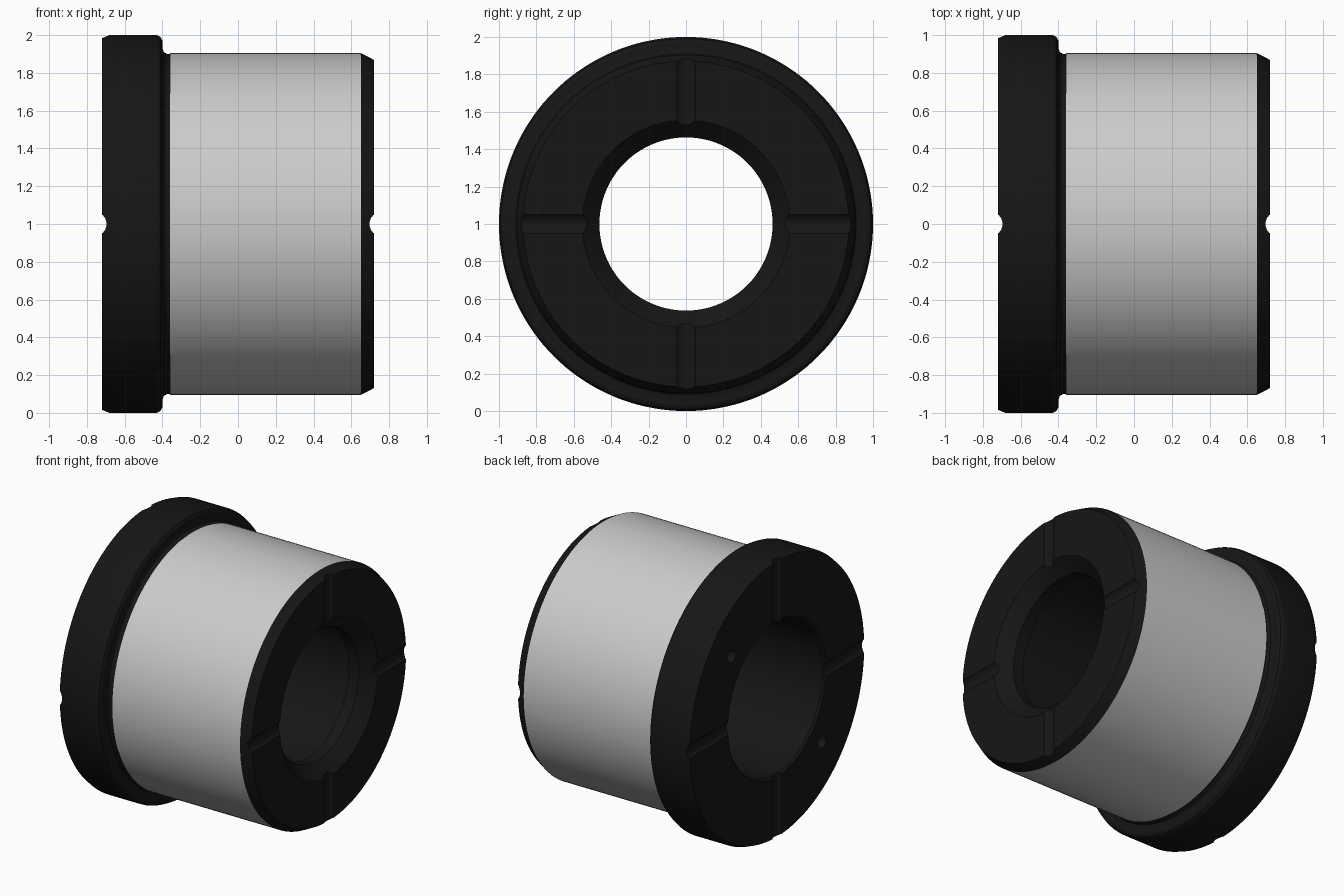
import bpy, bmesh
from math import sin, cos, pi, hypot

if "Cube" in bpy.data.objects:
    bpy.data.objects.remove(bpy.data.objects["Cube"])

SIDES = 144
black = bpy.data.materials.new("black_finish")
black.diffuse_color = (0.008, 0.008, 0.008, 1)
black.use_nodes = True
black.node_tree.nodes["Principled BSDF"].inputs["Base Color"].default_value = black.diffuse_color


def lathe(name, profile, closed):
    """Revolve (x, radius) points round the bushing axis at z = 1."""
    bm = bmesh.new()
    rings = [[bm.verts.new((x, r * cos(2 * pi * j / SIDES), 1 + r * sin(2 * pi * j / SIDES)))
              for j in range(SIDES)] for x, r in profile]
    n = len(rings)
    for i in range(n if closed else n - 1):
        a, b = rings[i], rings[(i + 1) % n]
        for j in range(SIDES):
            k = (j + 1) % SIDES
            bm.faces.new((a[j], a[k], b[k], b[j]))
    mesh = bpy.data.meshes.new(name)
    bm.to_mesh(mesh)
    bm.free()
    obj = bpy.data.objects.new(name, mesh)
    bpy.context.collection.objects.link(obj)
    return obj


def cut(obj, radius, depth, loc, rot):
    """Subtract a round bar from obj."""
    bpy.ops.mesh.primitive_cylinder_add(vertices=32, radius=radius, depth=depth,
                                        location=loc, rotation=rot)
    cutter = bpy.context.object
    cutter.hide_render = True
    bpy.context.view_layer.objects.active = obj
    mod = obj.modifiers.new("cut", 'BOOLEAN')
    mod.operation, mod.solver, mod.object = 'DIFFERENCE', 'EXACT', cutter
    bpy.ops.object.modifier_apply(modifier=mod.name)
    bpy.data.objects.remove(cutter)


def smooth(obj):
    bpy.ops.object.select_all(action='DESELECT')
    obj.select_set(True)
    bpy.context.view_layer.objects.active = obj
    bpy.ops.object.shade_smooth_by_angle(angle=0.4)


# Black body: flange, relief groove, chamfered tip and stepped bore
X0, X1, R = -0.72, 0.72, 0.905
body = lathe("flanged_body", [
    (X0, 0.985), (-0.68, 1.0), (-0.43, 1.0), (-0.41, 0.99), (-0.40, 0.97),
    (-0.40, 0.93), (-0.393, 0.91), (-0.375, 0.90), (-0.36, 0.90), (-0.36, R),
    (0.65, R), (X1, 0.87),
    (X1, 0.555), (0.63, 0.463), (0.55, 0.463), (0.55, 0.54), (-0.705, 0.54), (X0, 0.555),
], True)

# Crossed oil grooves on both end faces
for x in (X0 - 0.041, X1 + 0.041):
    for rot in ((0, 0, 0), (pi / 2, 0, 0)):
        cut(body, 0.065, 2.3, (x, 0, 1), rot)

# Two blind holes in the flange face
for s in (1, -1):
    cut(body, 0.045, 0.3, (X0, s * 0.51, 1 + s * 0.5), (0, pi / 2, 0))

# Open the outer band where the ground sleeve surface sits
bm = bmesh.new()
bm.from_mesh(body.data)
band = [f for f in bm.faces
        if -0.35 < f.calc_center_median().x < 0.64
        and all(hypot(v.co.y, v.co.z - 1) > 0.89 for v in f.verts)]
bmesh.ops.delete(bm, geom=band, context='FACES')
bm.to_mesh(body.data)
bm.free()
body.data.materials.clear()
body.data.materials.append(black)
smooth(body)

# Grey ground outer surface
sleeve = lathe("ground_sleeve", [(-0.36, R), (0.65, R)], False)
smooth(sleeve)
